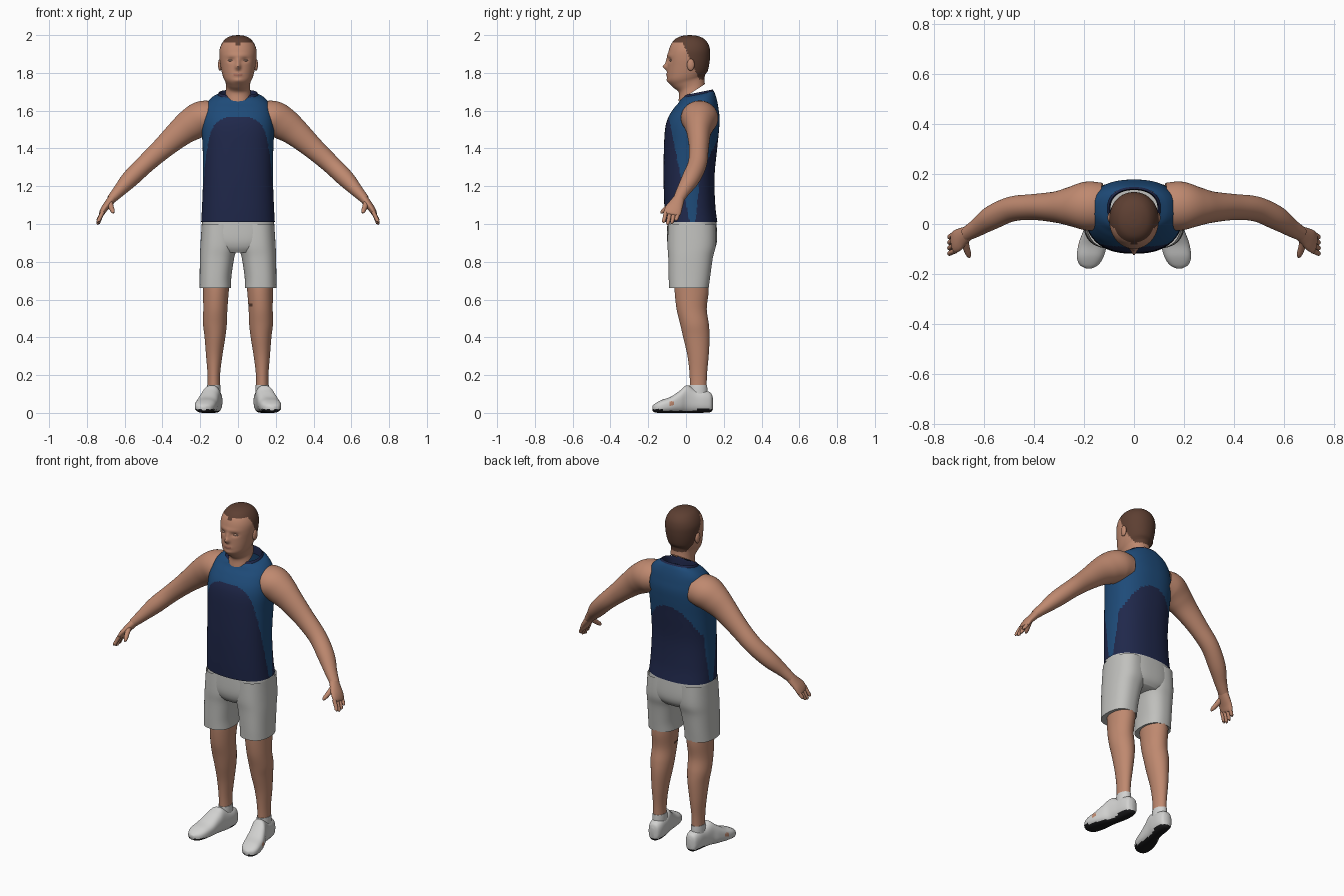
import bpy, bmesh, math
from mathutils import Vector

old = bpy.data.objects.get("Cube")
if old:
    bpy.data.objects.remove(old)


def material(name, r, g, b):
    m = bpy.data.materials.new(name)
    m.use_nodes = True
    m.diffuse_color = (r, g, b, 1)
    bsdf = m.node_tree.nodes["Principled BSDF"]
    bsdf.inputs["Base Color"].default_value = (r, g, b, 1)
    bsdf.inputs["Roughness"].default_value = 0.8
    return m


SKIN = material("skin", .52, .25, .16)
LIP = material("lip", .40, .16, .11)
EYE = material("eyelid", .60, .36, .27)
HAIR = material("brown hair", .11, .05, .032)
NAVY = material("navy cloth", .014, .021, .07)
BLUE = material("blue cloth", .013, .07, .19)
GREY = material("grey cloth", .53, .53, .51)
WHITE = material("white leather", .64, .64, .63)
BLACK = material("black rubber", .01, .01, .011)


def smooth_keys(keys, steps):
    """Catmull-Rom interpolation of the section keys."""
    pts = [keys[0]] + list(keys) + [keys[-1]]
    out = []
    for p, q, r, s in zip(pts, pts[1:], pts[2:], pts[3:]):
        for i in range(steps):
            t = i / steps
            out.append([b + .5 * t * (c - a + t * (2*a - 5*b + 4*c - d + t * (3*(b - c) + d - a)))
                        for a, b, c, d in zip(p, q, r, s)])
    return out + [list(keys[-1])]


def finish(bm, name, mats, rule=None):
    bmesh.ops.recalc_face_normals(bm, faces=bm.faces)
    if rule:
        for f in bm.faces:
            f.material_index = rule(f.calc_center_median())
    me = bpy.data.meshes.new(name)
    bm.to_mesh(me)
    bm.free()
    for m in mats:
        me.materials.append(m)
    ob = bpy.data.objects.new(name, me)
    bpy.context.collection.objects.link(ob)
    bpy.ops.object.select_all(action='DESELECT')
    ob.select_set(True)
    bpy.context.view_layer.objects.active = ob
    bpy.ops.object.shade_smooth_by_angle(angle=math.radians(50))
    return ob


def loft(name, keys, mats, mode="z", n=32, steps=5, power=2.0, sx=1,
         caps=(False, False), rule=None, warp=None):
    """Skin sections (x, y, z, half width, half depth, tilt) along z, y or the path."""
    keys = [tuple(k) + (0,) * (6 - len(k)) for k in keys]
    rows = smooth_keys(keys, steps)
    bm = bmesh.new()
    rings = []
    for i, (x, y, z, a, b, tilt) in enumerate(rows):
        if mode == "z":
            u, v = Vector((1, 0, 0)), Vector((0, 1, tilt))
        elif mode == "y":
            u, v = Vector((1, 0, 0)), Vector((0, 0, 1))
        else:
            lo, hi = rows[max(i - 1, 0)], rows[min(i + 1, len(rows) - 1)]
            t = (Vector(hi[:3]) - Vector(lo[:3])).normalized()
            u = Vector((0, 1, 0))
            u = (u - t * u.dot(t)).normalized()
            v = t.cross(u)
        ring = []
        for k in range(n):
            w = math.tau * (k + .5) / n
            c, s = math.cos(w), math.sin(w)
            co = Vector((x, y, z))
            co += u * a * math.copysign(abs(c) ** (2 / power), c)
            co += v * b * math.copysign(abs(s) ** (2 / power), s)
            if warp:
                warp(co)
            co.x *= sx
            ring.append(bm.verts.new(co))
        rings.append(ring)
    for p, q in zip(rings, rings[1:]):
        for k in range(n):
            j = (k + 1) % n
            bm.faces.new((p[k], p[j], q[j], q[k]))
    for flag, ring in zip(caps, (rings[0], rings[-1])):
        if flag:
            bm.faces.new(ring)
    return finish(bm, name, mats, rule)


def ball(name, loc, size, mat):
    bm = bmesh.new()
    bmesh.ops.create_uvsphere(bm, u_segments=20, v_segments=12, radius=1)
    for v in bm.verts:
        v.co = Vector(a * b + c for a, b, c in zip(v.co, size, loc))
    return finish(bm, name, [mat])


# Head and neck, with the face modelled as soft bumps
BUMPS = [(0, 1.832, .013, .015, -.026), (0, 1.86, .011, .02, -.010),
         (.038, 1.868, .018, .011, .010), (-.038, 1.868, .018, .011, .010),
         (0, 1.893, .06, .011, -.004), (0, 1.79, .024, .010, -.006),
         (0, 1.76, .024, .012, -.006)]


def face_shape(co):
    if co.y < -.02:
        x, z = co.x, co.z
        for bx, bz, wx, wz, amount in BUMPS:
            co.y += amount * math.exp(-((x - bx) / wx) ** 2 - ((z - bz) / wz) ** 2)


def head_colour(c):
    front = c.z > (1.945 if abs(c.x) < .012 else 1.962)
    back = c.z > 1.765 and c.y > .45 * (1.92 - c.z)
    if front or back:
        return 1
    lips = c.y < -.07 and (c.x / .026) ** 2 + ((c.z - 1.79) / .007) ** 2 < 1
    return 2 if lips else 0


loft("head", [(0, .03, 1.695, .066, .07, .65), (0, .03, 1.73, .063, .068, .5),
              (0, .015, 1.755, .067, .085, .35), (0, .005, 1.775, .077, .1, .2),
              (0, .008, 1.80, .085, .107, .1), (0, .012, 1.84, .093, .11),
              (0, .015, 1.88, .098, .112), (0, .018, 1.92, .098, .109),
              (0, .02, 1.955, .086, .097), (0, .02, 1.982, .064, .073),
              (0, .02, 1.996, .034, .038), (0, .02, 2.0, .003, .003)],
     [SKIN, HAIR, LIP], n=112, steps=6, power=2.1, caps=(False, True),
     rule=head_colour, warp=face_shape)
for side, label in ((1, "left"), (-1, "right")):
    ball(label + "_ear", (side * .095, .025, 1.843), (.011, .02, .032), SKIN)
    ball(label + "_eye", (side * .037, -.075, 1.866), (.017, .012, .007), EYE)


# Sleeveless shirt with darker arched panels front and back
def shirt_colour(c):
    x, up = abs(c.x), c.z - 1.01
    front = c.y < .02 - .2 * up and c.z < 1.6 - .12 * (x / .155) ** 4
    back = c.y > .05 + .1 * up and c.z < 1.46 - .12 * (x / .15) ** 2.5
    if c.z < 1.3 and c.y > .05 + .1 * up:
        back = True
    return 0 if front or back else 1


loft("shirt", [(0, .028, 1.01, .195, .138), (0, .02, 1.1, .19, .135),
               (0, .016, 1.25, .185, .135), (0, .024, 1.4, .187, .141),
               (0, .032, 1.5, .192, .143), (0, .041, 1.56, .188, .137),
               (0, .053, 1.61, .177, .119), (0, .062, 1.645, .162, .103, .05),
               (0, .063, 1.67, .137, .093, .14), (0, .063, 1.685, .106, .085, .2)],
     [NAVY, BLUE], n=144, steps=9, power=2.35, rule=shirt_colour)


def neck_dip(co):
    if co.y < .03:
        co.z -= .015 * max(0, 1 - abs(co.x) / .07)


loft("collar", [(0, .063, 1.682, .108, .086, .2), (0, .063, 1.694, .103, .08, .2),
                (0, .063, 1.692, .098, .076, .2), (0, .063, 1.65, .094, .073, .2)],
     [NAVY], n=64, steps=3, power=2.2, warp=neck_dip)

# Shorts seat
loft("shorts_seat", [(0, .03, .85, .12, .105), (0, .032, .88, .17, .125),
                     (0, .032, .93, .195, .133), (0, .031, 1.04, .186, .128)],
     [GREY], n=64, power=2.5, caps=(True, True))


def shoe_colour(c):
    if c.z < (.02 if c.y > .06 or c.y < -.12 else .011):
        return 1
    patch = abs(c.x) > .18 and abs(c.y + .075) < .013 and abs(c.z - .05) < .01
    return 2 if patch else 0


def leg_colour(c):
    scar = (c.x - .065) ** 2 + (c.z - .57) ** 2 < .00016 and c.y < .03
    return 1 if scar else 0


for side, label in ((1, "left"), (-1, "right")):
    # Legs and clothing
    loft(label + "_shorts_leg",
         [(.12, .015, .66, .084, .105), (.119, .018, .72, .084, .11),
          (.111, .024, .82, .091, .118), (.101, .03, .89, .098, .128),
          (.098, .031, 1.0, .094, .126)],
         [GREY], n=48, power=2.4, sx=side, caps=(True, False))
    loft(label + "_leg",
         [(.115, .03, .72, .072, .09), (.117, .03, .64, .068, .09),
          (.12, .03, .55, .064, .08), (.122, .045, .47, .063, .076),
          (.122, .055, .40, .055, .07), (.126, .064, .30, .043, .056),
          (.128, .065, .20, .033, .046), (.128, .065, .1, .033, .044)],
         [SKIN, HAIR], n=40, steps=6, sx=side, rule=leg_colour)
    loft(label + "_sock",
         [(.128, .065, .08, .037, .05), (.128, .065, .13, .036, .048),
          (.128, .065, .148, .035, .047)], [WHITE], sx=side, caps=(True, True))
    loft(label + "_shoe",
         [(.124, .142, .05, .012, .03), (.124, .132, .055, .032, .05),
          (.125, .1, .06, .042, .059), (.13, .05, .063, .044, .063),
          (.14, .005, .073, .046, .073), (.152, -.03, .06, .052, .06),
          (.165, -.08, .043, .057, .043), (.175, -.13, .034, .054, .034),
          (.18, -.163, .026, .038, .024), (.181, -.178, .024, .012, .012)],
         [WHITE, BLACK, SKIN], mode="y", n=48, steps=6, power=2.6, sx=side,
         caps=(True, True), rule=shoe_colour)

    # Arm, hand and digits
    loft(label + "_arm",
         [(.13, .07, 1.565, .095, .085), (.19, .072, 1.558, .098, .093),
          (.25, .07, 1.525, .08, .086), (.31, .068, 1.48, .063, .073),
          (.40, .068, 1.40, .052, .058), (.49, .06, 1.318, .05, .05),
          (.57, .025, 1.24, .048, .046), (.63, -.015, 1.175, .036, .033),
          (.672, -.04, 1.13, .029, .024)],
         [SKIN], mode="path", n=40, steps=6, sx=side)
    loft(label + "_palm",
         [(.66, -.034, 1.142, .028, .023), (.685, -.05, 1.11, .037, .021),
          (.708, -.066, 1.08, .045, .018), (.722, -.073, 1.055, .043, .014),
          (.726, -.075, 1.047, .03, .007)],
         [SKIN], mode="path", n=28, sx=side, caps=(True, True))
    for i, drop in enumerate((.05, .06, .055, .04)):
        y = -.107 + .022 * i
        loft(f"{label}_finger_{i + 1}",
             [(.715, y, 1.065, .011, .011), (.731, y - .006, 1.058 - drop * .5, .0105, .0105),
              (.74, y - .012, 1.063 - drop, .009, .009),
              (.739, y - .013, 1.06 - drop, .003, .003)],
             [SKIN], mode="path", n=12, steps=4, sx=side, caps=(True, True))
    loft(label + "_thumb",
         [(.68, -.062, 1.118, .014, .016), (.672, -.095, 1.09, .013, .014),
          (.663, -.122, 1.068, .011, .011), (.66, -.134, 1.058, .004, .004)],
         [SKIN], mode="path", n=14, steps=4, sx=side, caps=(True, True))
